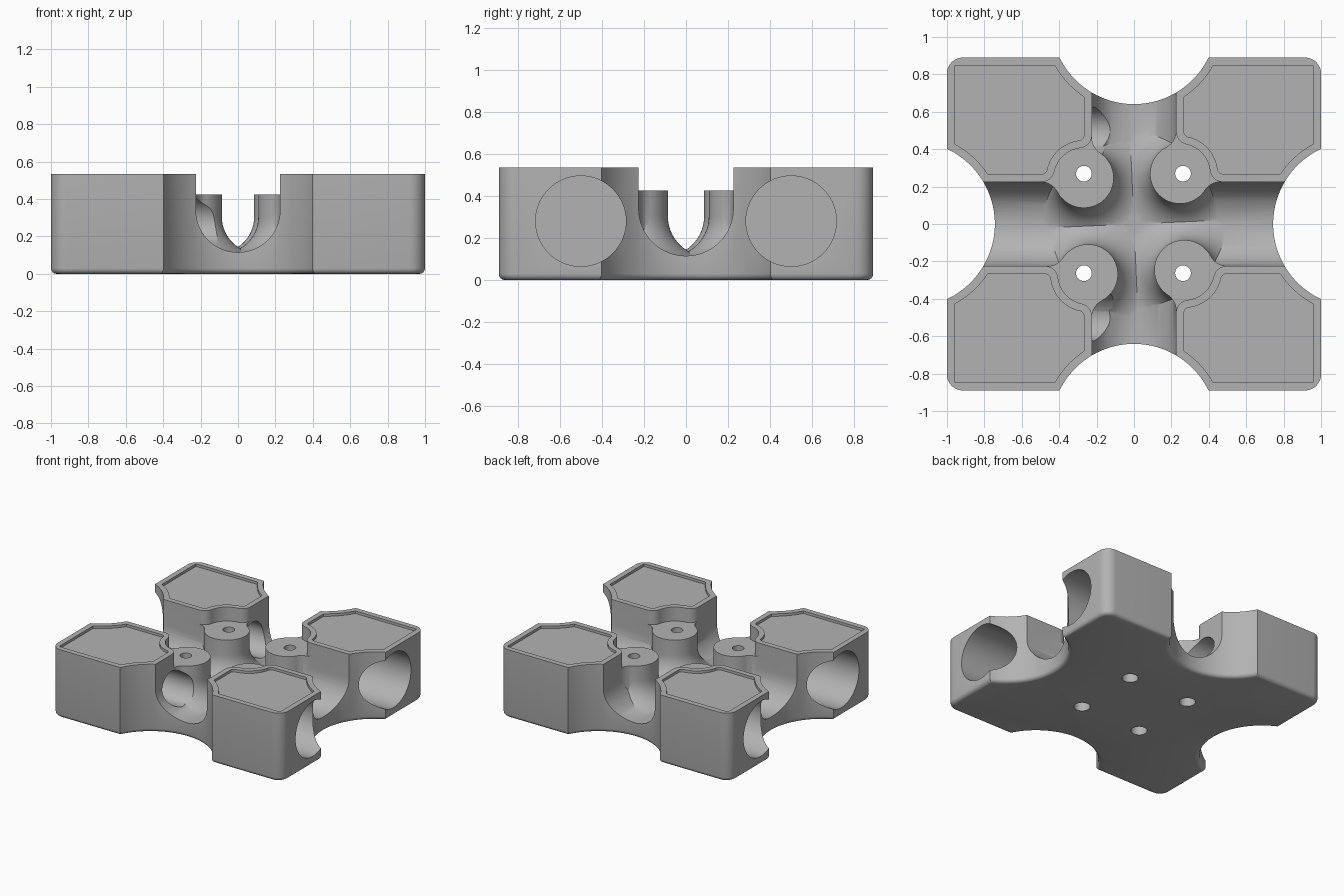
import bpy
import bmesh
from math import pi, sin, cos, sqrt, atan2, radians
from mathutils import Matrix, Vector

if "Cube" in bpy.data.objects:
    bpy.data.objects.remove(bpy.data.objects["Cube"], do_unlink=True)

HX, HY, TOP = 1.0, 0.89, 0.535      # half sizes and height
BITE_R, BITE_X, BITE_Y = 0.443, 1.187, 1.084
WALL, FLOOR = 0.225, 0.115          # channel half width and lowest point
POST_R, POST_TOP = 0.16, 0.425
ALONG_X = Matrix(((0, 0, 1), (1, 0, 0), (0, 1, 0))).to_4x4()
ALONG_Y = Matrix(((1, 0, 0), (0, 0, 1), (0, 1, 0))).to_4x4()

grey = bpy.data.materials.new("plain grey")
grey.use_nodes = True
grey.diffuse_color = (0.45, 0.45, 0.45, 1)
grey.node_tree.nodes["Principled BSDF"].inputs["Base Color"].default_value = (0.45, 0.45, 0.45, 1)


def arc(cx, cy, r, a0, a1, n=16):
    return [(cx + r * cos(a0 + (a1 - a0) * i / n), cy + r * sin(a0 + (a1 - a0) * i / n))
            for i in range(n + 1)]


def finish(name, bm):
    bmesh.ops.recalc_face_normals(bm, faces=bm.faces)
    mesh = bpy.data.meshes.new(name)
    bm.to_mesh(mesh)
    bm.free()
    mesh.materials.append(grey)
    ob = bpy.data.objects.new(name, mesh)
    bpy.context.collection.objects.link(ob)
    return ob


def prism(name, pts, z0, z1, matrix=None, round_bottom=0):
    bm = bmesh.new()
    base = bm.faces.new([bm.verts.new((x, y, z0)) for x, y in pts])
    ring = list(base.edges)
    new = bmesh.ops.extrude_face_region(bm, geom=[base], use_keep_orig=True)["geom"]
    bmesh.ops.translate(bm, vec=(0, 0, z1 - z0),
                        verts=[g for g in new if isinstance(g, bmesh.types.BMVert)])
    if round_bottom:
        bmesh.ops.recalc_face_normals(bm, faces=bm.faces)
        bmesh.ops.bevel(bm, geom=ring, offset=round_bottom, segments=4,
                        profile=0.5, affect='EDGES')
    if matrix:
        bm.transform(matrix)
    return finish(name, bm)


def disc(cx, cy, r, n=64):
    return arc(cx, cy, r, 0, 2 * pi, n)[:-1]


def lathe(name, profile, cx, cy):
    bm = bmesh.new()
    verts = [bm.verts.new((r, 0, z)) for r, z in profile]
    edges = [bm.edges.new(p) for p in zip(verts, verts[1:])]
    bmesh.ops.spin(bm, geom=verts + edges, axis=(0, 0, 1), cent=(0, 0, 0),
                   angle=2 * pi, steps=72, use_duplicate=False)
    bmesh.ops.remove_doubles(bm, verts=bm.verts, dist=1e-5)
    bm.transform(Matrix.Translation((cx, cy, 0)))
    return finish(name, bm)


def combine(target, tool, operation):
    mod = target.modifiers.new("combine", 'BOOLEAN')
    mod.operation, mod.object, mod.solver = operation, tool, 'EXACT'
    bpy.context.view_layer.objects.active = target
    bpy.ops.object.modifier_apply(modifier=mod.name)
    bpy.data.objects.remove(tool, do_unlink=True)


def outer_fillet(px, py, r, line, f):
    """Arc rounding the corner from a wall at y = line into a round notch."""
    dx = sqrt((r + f) ** 2 - (line + f - py) ** 2)
    return arc(px + dx, line + f, f, -pi / 2, atan2(py - line - f, -dx) - 2 * pi
               if py > line + f else atan2(py - line - f, -dx), 10)


def notch_edge(px, py, r, line, f):
    """Wall, fillet, round notch, fillet, wall."""
    first = outer_fillet(px, py, r, line, f)
    last = [(x, y) for y, x in reversed(outer_fillet(py, px, r, line, f))]
    a0 = atan2(first[-1][1] - py, first[-1][0] - px)
    a1 = atan2(last[0][1] - py, last[0][0] - px)
    return first + arc(px, py, r, a0, a1)[1:-1] + last


def web(px, py, r, line, f):
    """Filler between a post and the wall beside it."""
    dx = sqrt((r + f) ** 2 - (py - line + f) ** 2)
    curve = arc(px + dx, line - f, f, atan2(py - line + f, -dx), pi / 2, 10)
    return [(px, py)] + curve + [(px + dx, line + 0.06)]


# Block with rounded corners and a round bite in each side
def bite_arcs(r, x_edge, y_edge, x_min, y_min):
    ax0, ax1 = (sqrt(r * r - y * y) for y in (y_min, 0))
    t0 = pi - atan2(y_min, ax0)
    t1 = atan2(sqrt(r * r - (BITE_X - x_edge) ** 2), x_edge - BITE_X)
    s0 = -atan2(BITE_Y - y_edge, sqrt(r * r - (BITE_Y - y_edge) ** 2))
    s1 = -atan2(sqrt(r * r - x_min * x_min), x_min)
    return arc(BITE_X, 0, r, t0, t1, 24), arc(0, BITE_Y, r, s0, s1, 24)


side, end = bite_arcs(BITE_R, HX, HY, 0, 0)
c = 0.085
quarter = side + arc(HX - c, HY - c, c, 0, pi / 2, 8) + end
outline = []
for sx, sy in ((1, 1), (-1, 1), (-1, -1), (1, -1)):
    pts = [(x * sx, y * sy) for x, y in quarter]
    outline += (pts if sx * sy > 0 else pts[::-1])[:-1]
body = prism("junction_block", outline, 0, TOP, round_bottom=0.03)

# Crossing U channels
u_shape = arc(0, FLOOR + WALL, WALL, pi, 2 * pi, 32) + [(WALL, 0.7), (-WALL, 0.7)]
for m in (ALONG_X, ALONG_Y):
    combine(body, prism("channel_cutter", u_shape, -1.3, 1.3, m), 'DIFFERENCE')

# Flared posts, set slightly turned about the middle
FLARE = 0.19
profile = ([(0, 0.06), (POST_R + FLARE, 0.06)]
           + arc(POST_R + FLARE, FLOOR + FLARE - 0.002, FLARE, -pi / 2, -pi, 14)
           + [(POST_R, 0.45), (0, 0.45)])
corners = []
for sx, sy in ((1, 1), (-1, 1), (-1, -1), (1, -1)):
    p = Matrix.Rotation(radians(2.5), 2) @ Vector((0.2575 * sx, 0.2575 * sy))
    corners.append((sx, sy, abs(p.x), abs(p.y)))
for sx, sy, px, py in corners:
    combine(body, lathe("post", profile, px * sx, py * sy), 'UNION')
    webs = [web(px, py, POST_R, WALL, 0.1), [(x, y) for y, x in web(py, px, POST_R, WALL, 0.1)]]
    for pts in webs:
        combine(body, prism("web", [(x * sx, y * sy) for x, y in pts], 0.08, 0.44), 'UNION')

# Notches above the posts, shallow trays, bores and screw holes
for sx, sy, px, py in corners:
    def cut(pts, z0, z1, m=None):
        combine(body, prism("cutter", pts, z0, z1, m), 'DIFFERENCE')

    edge = notch_edge(px, py, POST_R + 0.001, WALL, 0.07)
    notch = [(-0.01, -0.01), (edge[0][0], -0.01)] + edge + [(-0.01, edge[-1][1])]
    cut([(x * sx, y * sy) for x, y in notch], POST_TOP, 0.7)

    rim = 0.042
    lip = WALL + rim
    side, end = bite_arcs(BITE_R + rim, HX - rim, HY - rim, lip, lip)
    tray = side + [(HX - rim, HY - rim)] + end + notch_edge(px, py, POST_R + rim, lip, 0.03)[::-1]
    cut([(x * sx, y * sy) for x, y in tray], TOP - 0.02, 0.7)

    through, wide = sorted((0.1 * sx, 1.2 * sx)), sorted((0.42 * sx, 1.2 * sx))
    cut(disc(0.5 * sy, 0.28, 0.125), *through, ALONG_X)
    cut(disc(0.5 * sy, 0.28, 0.215), *wide, ALONG_X)

    hole = (0.265 * sx - 0.003, 0.266 * sy + 0.003)
    cut(disc(*hole, 0.042, 32), -0.1, 0.7)
    cut(disc(*hole, 0.058, 32), -0.1, 0.08)

bpy.ops.object.select_all(action='DESELECT')
body.select_set(True)
bpy.context.view_layer.objects.active = body
bpy.ops.object.shade_smooth_by_angle(angle=radians(30))
